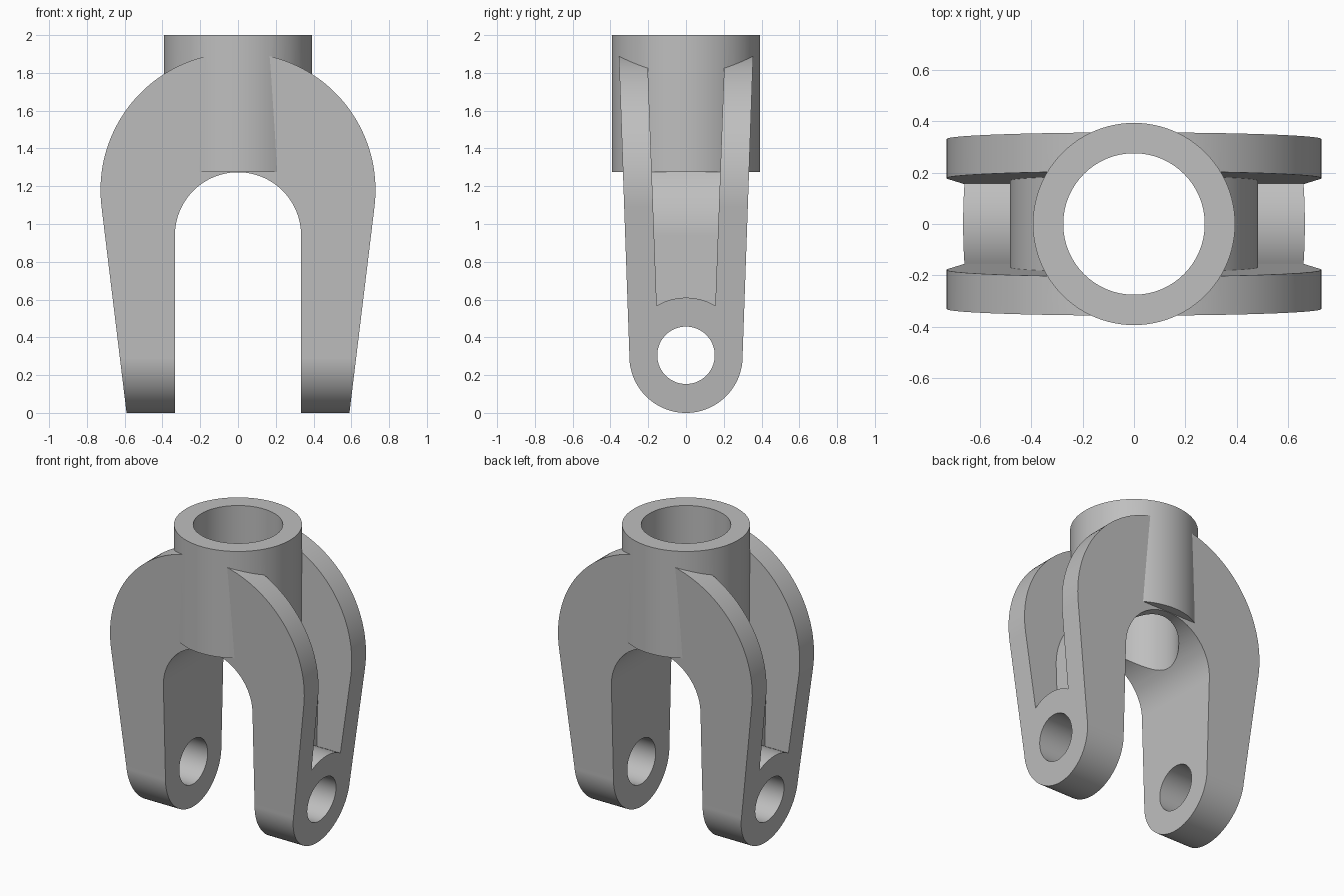
import bpy
import math

cube = bpy.data.objects.get("Cube")
if cube:
    bpy.data.objects.remove(cube, do_unlink=True)

steel = bpy.data.materials.new("plain_grey_metal")
steel.use_nodes = True
GREY = (0.52, 0.52, 0.52, 1)
steel.diffuse_color = GREY
steel.node_tree.nodes["Principled BSDF"].inputs["Base Color"].default_value = GREY


def arc(cz, r, start, end, n=48):
    """Points (u, z) on an arc centred on the middle plane, angles in degrees."""
    angles = [math.radians(start + (end - start) * i / n) for i in range(n + 1)]
    return [(r * math.cos(a), cz + r * math.sin(a)) for a in angles]


def prism(name, outline, axis, half):
    """Extrude a (u, z) outline along x or y, or a (x, y) one along z."""
    def place(u, v, d):
        return (d, u, v) if axis == "x" else (u, d, v)
    n = len(outline)
    verts = [place(u, v, d) for d in (-half, half) for u, v in outline]
    faces = [list(range(n))[::-1], list(range(n, 2 * n))]
    faces += [[i, (i + 1) % n, n + (i + 1) % n, n + i] for i in range(n)]
    mesh = bpy.data.meshes.new(name)
    mesh.from_pydata(verts, [], faces)
    if axis == "y":
        mesh.flip_normals()
    mesh.materials.append(steel)
    ob = bpy.data.objects.new(name, mesh)
    bpy.context.collection.objects.link(ob)
    return ob


def cylinder(name, r, depth, loc, rot=(0, 0, 0)):
    bpy.ops.mesh.primitive_cylinder_add(vertices=96, radius=r, depth=depth,
                                        location=loc, rotation=rot)
    ob = bpy.context.object
    ob.name = name
    ob.data.materials.append(steel)
    return ob


def boolean(target, tool, operation):
    """Apply a boolean and discard the tool."""
    mod = target.modifiers.new("bool", "BOOLEAN")
    mod.operation, mod.solver, mod.object = operation, "EXACT", tool
    bpy.context.view_layer.update()
    bpy.ops.object.select_all(action="DESELECT")
    bpy.context.view_layer.objects.active = target
    target.select_set(True)
    bpy.ops.object.modifier_apply(modifier=mod.name)
    bpy.data.objects.remove(tool, do_unlink=True)


# Fork outline from the front: domed shoulders, tapered legs, arched slot
front = [(0.59, 0)] + arc(1.18, 0.728, -6.9, 186.9, 80) + [(-0.59, 0), (-0.334, 0)]
front += arc(0.94, 0.334, 180, 0) + [(0.334, 0)]
fork = prism("fork_yoke", front, "y", 0.6)

# Fork outline from the side: rounded feet, slightly widening upward
side = arc(0.30, 0.30, 178, 362) + [(0.36, 2.02), (-0.36, 2.02)]
boolean(fork, prism("side_outline", side, "x", 1), "INTERSECT")

# Channel between the two cheeks, stopping at the arched web and the pin bosses
half_angle = math.degrees(math.acos(0.155 / 0.305))
channel = arc(0.305, 0.305, 180 - half_angle, half_angle, 24) + [(0.209, 2.02), (-0.209, 2.02)]
pocket = prism("channel_cutter", channel, "x", 1)
web = [(0.482, 0.2)] + arc(0.94, 0.482, 0, 180) + [(-0.482, 0.2)]
boolean(pocket, prism("web_core", web, "y", 0.7), "DIFFERENCE")
boolean(fork, pocket, "DIFFERENCE")

# Upright socket with its bore, and the cross pin holes
boolean(fork, cylinder("socket_tube", 0.393, 0.724, (0, 0, 1.638)), "UNION")
boolean(fork, cylinder("bore_cutter", 0.275, 1.4, (0, 0, 1.6)), "DIFFERENCE")
boolean(fork, cylinder("pin_cutter", 0.152, 2, (0, 0, 0.305), (0, math.pi / 2, 0)), "DIFFERENCE")

# Smooth curved faces, crisp edges
bpy.ops.object.select_all(action="DESELECT")
bpy.context.view_layer.objects.active = fork
fork.select_set(True)
bpy.ops.object.shade_smooth_by_angle(angle=math.radians(20))
weighted = fork.modifiers.new("weighted_normals", "WEIGHTED_NORMAL")
weighted.keep_sharp = True
